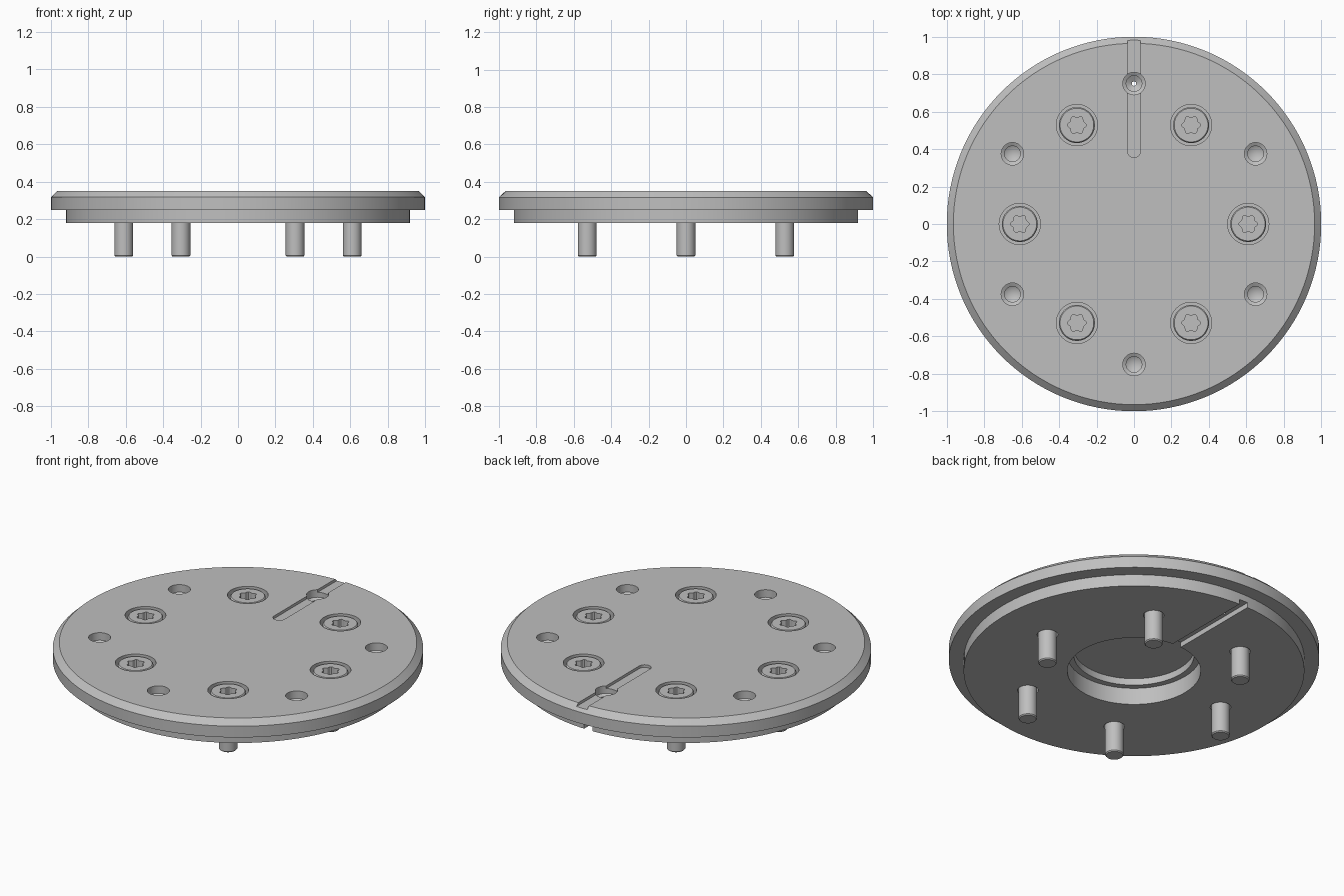
import bpy, bmesh, math
from mathutils import Vector

if "Cube" in bpy.data.objects:
    bpy.data.objects.remove(bpy.data.objects["Cube"])

steel = bpy.data.materials.new("grey_steel")
steel.diffuse_color = (0.52, 0.52, 0.52, 1)
steel.use_nodes = True
steel.node_tree.nodes["Principled BSDF"].inputs["Base Color"].default_value = steel.diffuse_color


def finish(bm, name):
    bmesh.ops.remove_doubles(bm, verts=bm.verts[:], dist=1e-5)
    bmesh.ops.recalc_face_normals(bm, faces=bm.faces[:])
    me = bpy.data.meshes.new(name)
    bm.to_mesh(me)
    bm.free()
    me.materials.append(steel)
    ob = bpy.data.objects.new(name, me)
    bpy.context.collection.objects.link(ob)
    return ob


def lathe(name, profile, x=0, y=0, steps=48):
    """Revolve (radius, z) points about a vertical axis at x, y."""
    bm = bmesh.new()
    vs = [bm.verts.new((x + r, y, z)) for r, z in profile]
    es = [bm.edges.new(p) for p in zip(vs, vs[1:])]
    bmesh.ops.spin(bm, geom=vs + es, cent=(x, y, 0), axis=(0, 0, 1),
                   angle=2 * math.pi, steps=steps)
    return finish(bm, name)


def prism(name, outline, z0, z1):
    """Extrude a flat outline from z0 to z1."""
    bm = bmesh.new()
    f = bm.faces.new([bm.verts.new((x, y, z0)) for x, y in outline])
    ext = bmesh.ops.extrude_face_region(bm, geom=[f])["geom"]
    bmesh.ops.translate(bm, vec=Vector((0, 0, z1 - z0)),
                        verts=[g for g in ext if isinstance(g, bmesh.types.BMVert)])
    return finish(bm, name)


def cut(ob, cutter):
    mod = ob.modifiers.new("cut", 'BOOLEAN')
    mod.operation = 'DIFFERENCE'
    mod.solver = 'EXACT'
    mod.object = cutter
    bpy.context.view_layer.objects.active = ob
    bpy.ops.object.modifier_apply(modifier=mod.name)
    bpy.data.objects.remove(cutter)


def smooth(ob):
    bpy.ops.object.select_all(action='DESELECT')
    ob.select_set(True)
    bpy.context.view_layer.objects.active = ob
    bpy.ops.object.shade_smooth_by_angle(angle=math.radians(25))


def polar(r, deg):
    return r * math.cos(math.radians(deg)), r * math.sin(math.radians(deg))


# flange plate with chamfered rim, lower step and stepped pocket underneath
plate = lathe("flange_plate", [
    (0, .32), (.325, .32), (.325, .28), (.36, .28), (.36, .18), (.92, .18),
    (.92, .25), (1, .25), (1, .317), (.965, .35), (0, .35)], steps=128)

# round-ended groove on top, open at the back rim
arc = [(.035 * math.cos(a), .39 + .035 * math.sin(a))
       for a in [math.pi + i * math.pi / 16 for i in range(17)]]
cut(plate, prism("top_groove", arc + [(.035, 1.1), (-.035, 1.1)], .334, .4))

# groove underneath from the pocket to the rim
cut(plate, prism("bottom_groove", [(-.028, .3), (.028, .3), (.028, .96), (-.028, .96)],
                 .15, .21))

# six stepped blind holes between the screws
for k in range(6):
    x, y = polar(.75, 30 + 60 * k)
    cut(plate, lathe("blind_hole", [(0, .225), (.042, .25), (.042, .295),
                                    (.06, .305), (.06, .4), (0, .4)], x, y, 32))
# pinhole through the hole in the groove
cut(plate, lathe("pinhole", [(0, .1), (.012, .1), (.012, .4), (0, .4)], 0, .75, 16))

# six socket screws in counterbores
for k in range(6):
    x, y = polar(.61, 60 * k)
    cut(plate, lathe("counterbore", [(0, .1), (.056, .1), (.056, .24), (.11, .24),
                                     (.11, .4), (0, .4)], x, y))
    screw = lathe("screw_%d" % (k + 1), [
        (0, 0), (.045, 0), (.05, .006), (.05, .24), (.096, .24),
        (.096, .338), (.09, .345), (0, .345)], x, y)
    star = []
    for i in range(48):
        a = 2 * math.pi * i / 48
        r = .044 + .006 * math.cos(6 * a)
        star.append((x + r * math.cos(a), y + r * math.sin(a)))
    cut(screw, prism("socket", star, .295, .4))
    smooth(screw)

smooth(plate)
